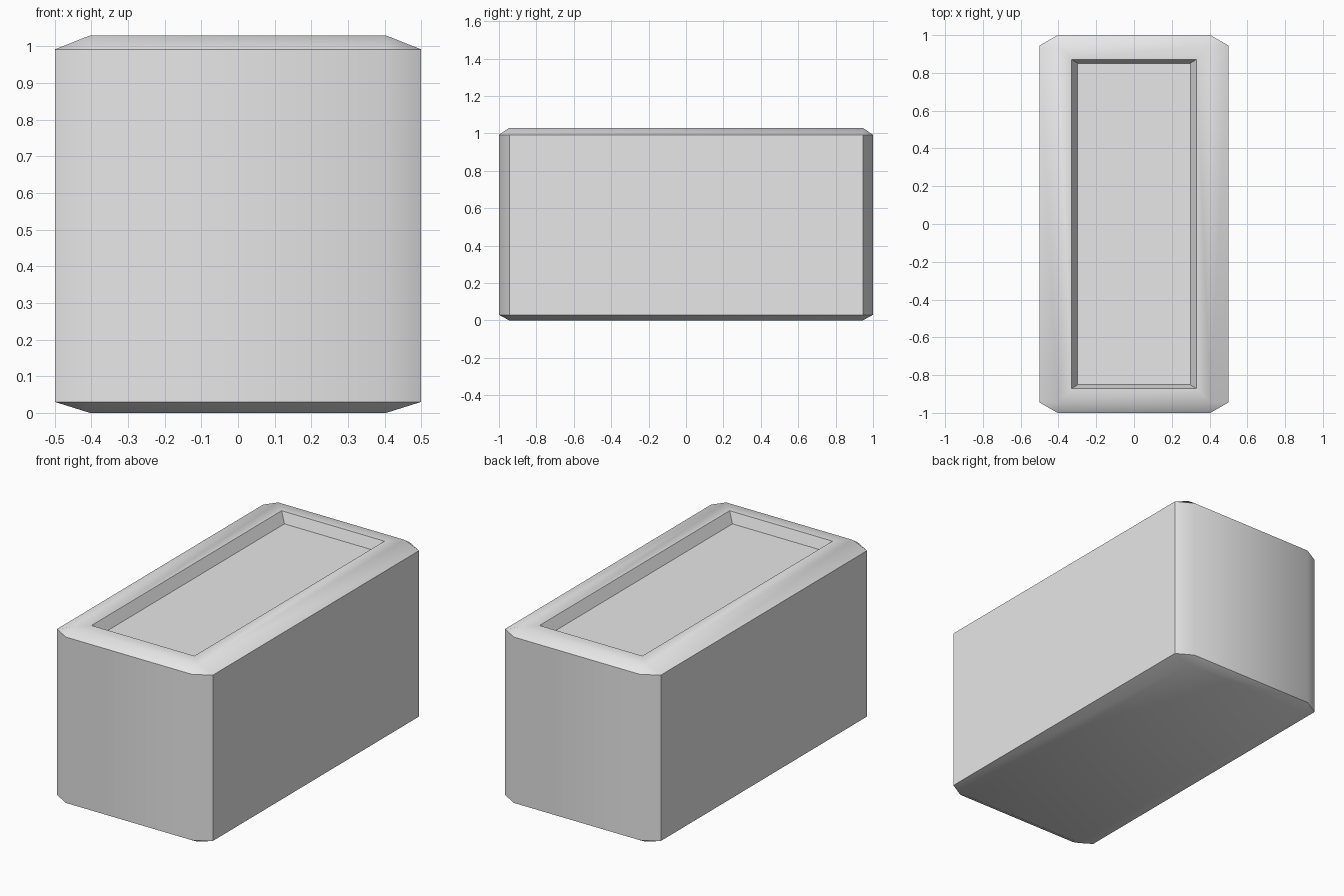
import bpy
import bmesh
import math
from mathutils import Vector

cube = bpy.data.objects.get("Cube")
if cube:
    bpy.data.objects.remove(cube, do_unlink=True)

# Overall half sizes, and the half sizes left inside the chamfers
OUT_X, OUT_Y, HEIGHT = 0.50, 1.00, 1.03
IN_X, IN_Y = 0.404, 0.945
LOW_Z, HIGH_Z = 0.03, 0.992
RIM, DEPTH = 0.074, 0.06

grey = bpy.data.materials.new("light_grey")
grey.use_nodes = True
colour = (0.8, 0.8, 0.8, 1.0)
grey.diffuse_color = colour
grey.node_tree.nodes["Principled BSDF"].inputs["Base Color"].default_value = colour

# Chamfered block: hull of the two caps and the eight-sided body
bm = bmesh.new()
for sx in (-1, 1):
    for sy in (-1, 1):
        for z in (0, HEIGHT):
            bm.verts.new((sx * IN_X, sy * IN_Y, z))
        for z in (LOW_Z, HIGH_Z):
            bm.verts.new((sx * OUT_X, sy * IN_Y, z))
            bm.verts.new((sx * IN_X, sy * OUT_Y, z))
bmesh.ops.convex_hull(bm, input=bm.verts[:])
bmesh.ops.dissolve_limit(bm, angle_limit=math.radians(1),
                         verts=bm.verts[:], edges=bm.edges[:])
bmesh.ops.recalc_face_normals(bm, faces=bm.faces[:])

# Tray recess with slightly sloping walls
top = max(bm.faces, key=lambda f: f.calc_center_median().z)
bmesh.ops.inset_region(bm, faces=[top], thickness=RIM, use_even_offset=True)
bmesh.ops.inset_region(bm, faces=[top], thickness=0.02, use_even_offset=True)
for v in top.verts:
    v.co -= Vector((math.copysign(0.012, v.co.x), 0, DEPTH))

mesh = bpy.data.meshes.new("chamfered_block")
bm.to_mesh(mesh)
bm.free()
mesh.materials.append(grey)
block = bpy.data.objects.new("chamfered_block", mesh)
bpy.context.collection.objects.link(block)

# Soft shading over the shallow chamfers, crisp at the steep edges
bpy.ops.object.select_all(action="DESELECT")
block.select_set(True)
bpy.context.view_layer.objects.active = block
bpy.ops.object.shade_smooth_by_angle(angle=math.radians(40))
